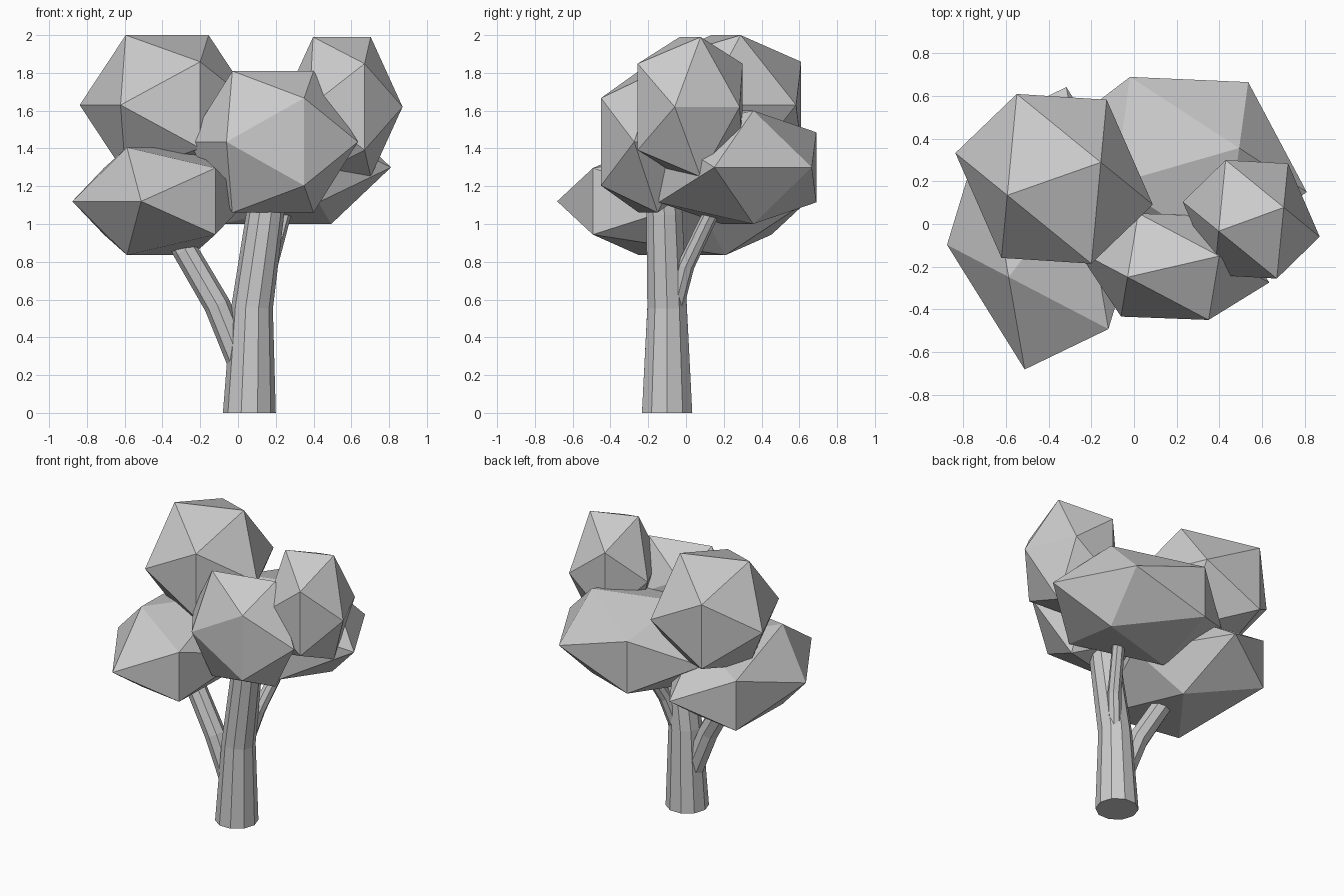
import bpy, bmesh, math
from mathutils import Vector

if "Cube" in bpy.data.objects:
    bpy.data.objects.remove(bpy.data.objects["Cube"])

PHI = (1 + 5 ** 0.5) / 2


def finish(name, bm):
    bmesh.ops.recalc_face_normals(bm, faces=bm.faces[:])
    me = bpy.data.meshes.new(name)
    bm.to_mesh(me)
    bm.free()
    ob = bpy.data.objects.new(name, me)
    bpy.context.collection.objects.link(ob)
    return ob


def foliage(name, centre, u, v, w):
    """Stretched icosahedron with a level top edge; u, v, w are its half axes."""
    c, u, v, w = Vector(centre), Vector((*u, 0)), Vector((*v, 0)), Vector((0, 0, w))
    bm = bmesh.new()
    for a, b in ((u, w), (v, u), (w, v)):
        for s in (-1, 1):
            for t in (-1, 1):
                # edge direction a (short), long direction b
                bm.verts.new(c + a * (s / PHI) + b * t)
    bmesh.ops.convex_hull(bm, input=bm.verts[:])
    finish(name, bm)


def limb(name, path, radii, sides):
    """Tapered tube swept along a bent path."""
    pts = [Vector(p) for p in path]
    bm = bmesh.new()
    rings = []
    for i, (p, r) in enumerate(zip(pts, radii)):
        d = (pts[min(i + 1, len(pts) - 1)] - pts[max(i - 1, 0)]).normalized()
        if abs(p.z) < 1e-6:
            d = Vector((0, 0, 1))
        x = (Vector((1, 0, 0)) - d * d.x).normalized()
        y = d.cross(x)
        rings.append([bm.verts.new(p + r * (x * math.cos(k * math.tau / sides)
                                            + y * math.sin(k * math.tau / sides)))
                      for k in range(sides)])
    for lo, hi in zip(rings, rings[1:]):
        for k in range(sides):
            n = (k + 1) % sides
            bm.faces.new((lo[k], lo[n], hi[n], hi[k]))
    bm.faces.new(rings[0][::-1])
    bm.faces.new(rings[-1])
    finish(name, bm)


# Leaf clumps
foliage("foliage_top_left", (-0.375, 0.212, 1.63), (0.355, 0.125), (-0.175, 0.398), 0.37)
foliage("foliage_top_right", (0.55, 0.022, 1.62), (0.247, 0.09), (-0.12, 0.278), 0.37)
foliage("foliage_front", (0.185, -0.20, 1.435), (0.348, 0.08), (-0.165, 0.25), 0.375)
foliage("foliage_low_left", (-0.415, -0.02, 1.12), (0.28, 0.37), (-0.295, 0.473), 0.285)
foliage("foliage_back_right", (0.203, 0.273, 1.30), (0.47, 0.135), (-0.222, 0.417), 0.30)

# Trunk and branches
limb("trunk", [(0.06, -0.10, 0), (0.075, -0.10, 0.56), (0.145, -0.115, 1.06), (0.16, -0.12, 1.2)],
     [0.14, 0.11, 0.1, 0.095], 10)
limb("left_branch", [(0.04, -0.10, 0.2), (-0.11, -0.10, 0.57), (-0.28, -0.08, 0.86), (-0.36, -0.06, 1.0)],
     [0.07, 0.07, 0.067, 0.06], 8)
limb("back_branch", [(0.11, -0.06, 0.55), (0.165, 0.0, 0.78), (0.24, 0.13, 1.05), (0.27, 0.19, 1.18)],
     [0.045, 0.045, 0.042, 0.04], 8)
